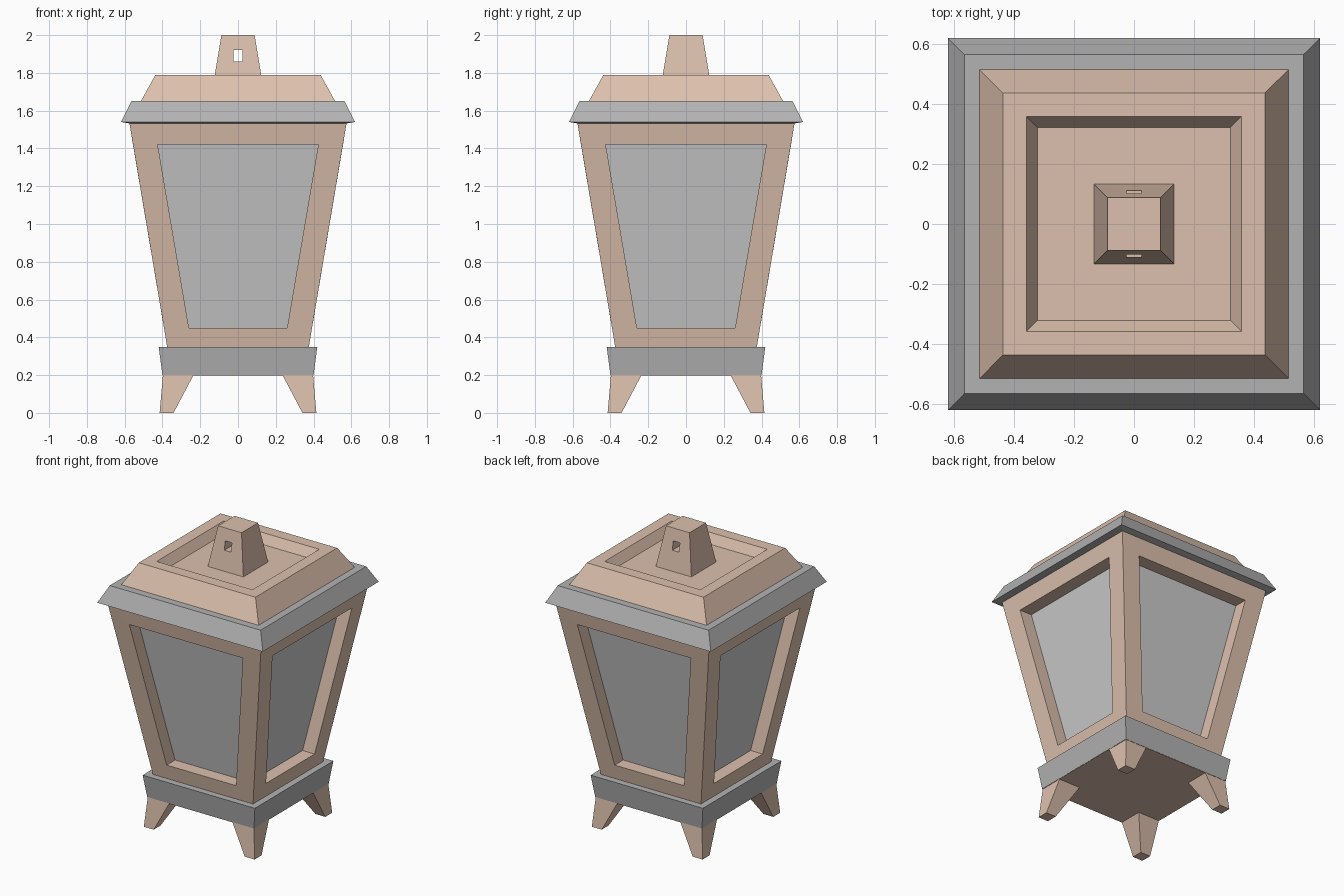
import bpy, bmesh
from mathutils import Matrix
from math import pi

if "Cube" in bpy.data.objects:
    bpy.data.objects.remove(bpy.data.objects["Cube"])


def material(name, color):
    m = bpy.data.materials.new(name)
    m.diffuse_color = (*color, 1)
    m.use_nodes = True
    m.node_tree.nodes["Principled BSDF"].inputs["Base Color"].default_value = m.diffuse_color
    return m


COPPER = material("copper", (0.72, 0.53, 0.42))
IRON = material("dark_grey_metal", (0.45, 0.45, 0.45))


def square(half, z, c=(0, 0)):
    return [(c[0] + sx * half, c[1] + sy * half, z)
            for sx, sy in ((-1, -1), (1, -1), (1, 1), (-1, 1))]


def trapezoid(w0, z0, y0, w1, z1, y1):
    return [(-w0, y0, z0), (w0, y0, z0), (w1, y1, z1), (-w1, y1, z1)]


def loft(name, loops, mat=None, caps=True, closed=False, turns=1):
    """Skin four-point loops; optionally repeat about the z axis."""
    bm = bmesh.new()
    for k in range(turns):
        rot = Matrix.Rotation(k * pi / 2, 3, 'Z')
        rings = [[bm.verts.new(rot @ bm.verts.new(p).co) for p in lp] for lp in loops]
        pairs = list(zip(rings, rings[1:]))
        if closed:
            pairs.append((rings[-1], rings[0]))
        for a, b in pairs:
            for i in range(4):
                j = (i + 1) % 4
                bm.faces.new((a[i], a[j], b[j], b[i]))
        if caps and not closed:
            bm.faces.new(rings[0])
            bm.faces.new(rings[-1])
    bmesh.ops.delete(bm, geom=[v for v in bm.verts if not v.link_faces], context='VERTS')
    bmesh.ops.remove_doubles(bm, verts=bm.verts, dist=1e-4)
    bmesh.ops.recalc_face_normals(bm, faces=bm.faces)
    me = bpy.data.meshes.new(name)
    bm.to_mesh(me)
    bm.free()
    if mat:
        me.materials.append(mat)
    ob = bpy.data.objects.new(name, me)
    bpy.context.collection.objects.link(ob)
    return ob


# Four splayed feet
for sx, side in ((-1, "left"), (1, "right")):
    for sy, end in ((-1, "front"), (1, "back")):
        loft(f"{end}_{side}_foot",
             [square(0.037, 0, (sx * 0.378, sy * 0.378)),
              square(0.082, 0.205, (sx * 0.315, sy * 0.315))], COPPER)

# Base: copper floor with grey band around it
loft("base_floor", [square(0.399, 0.198), square(0.395, 0.22)], COPPER)
loft("base_band", [square(0.40, 0.20), square(0.42, 0.35), square(0.34, 0.35),
                   square(0.34, 0.20)], IRON, closed=True)

# Tapered body: four frames with recessed windows
outer = trapezoid(0.375, 0.35, -0.375, 0.575, 1.535, -0.575)
window = trapezoid(0.26, 0.45, -0.392, 0.425, 1.42, -0.556)
recess = [(x, y + 0.09, z) for x, y, z in window]
behind = [(x, y + 0.11, z) for x, y, z in window]
loft("window_frames", [outer, window, recess], COPPER, caps=False, turns=4)
loft("glass_panes", [recess, behind], turns=4)

# Roof: grey eave, copper cap with a sunken top
loft("roof_eave", [square(0.56, 1.53), square(0.62, 1.54), square(0.565, 1.65),
                   square(0.49, 1.65)], IRON, closed=True)
loft("roof_cap", [square(0.517, 1.645), square(0.437, 1.79), square(0.358, 1.79),
                  square(0.322, 1.73)], COPPER)

# Tapered hanging handle with a square hole through it
front = trapezoid(0.133, 1.73, -0.133, 0.088, 2.0, -0.088)
hole = trapezoid(0.025, 1.86, -0.111, 0.025, 1.92, -0.101)
flip = lambda lp: [(x, -y, z) for x, y, z in lp]
loft("handle", [front, hole, flip(hole), flip(front)], COPPER, closed=True)
